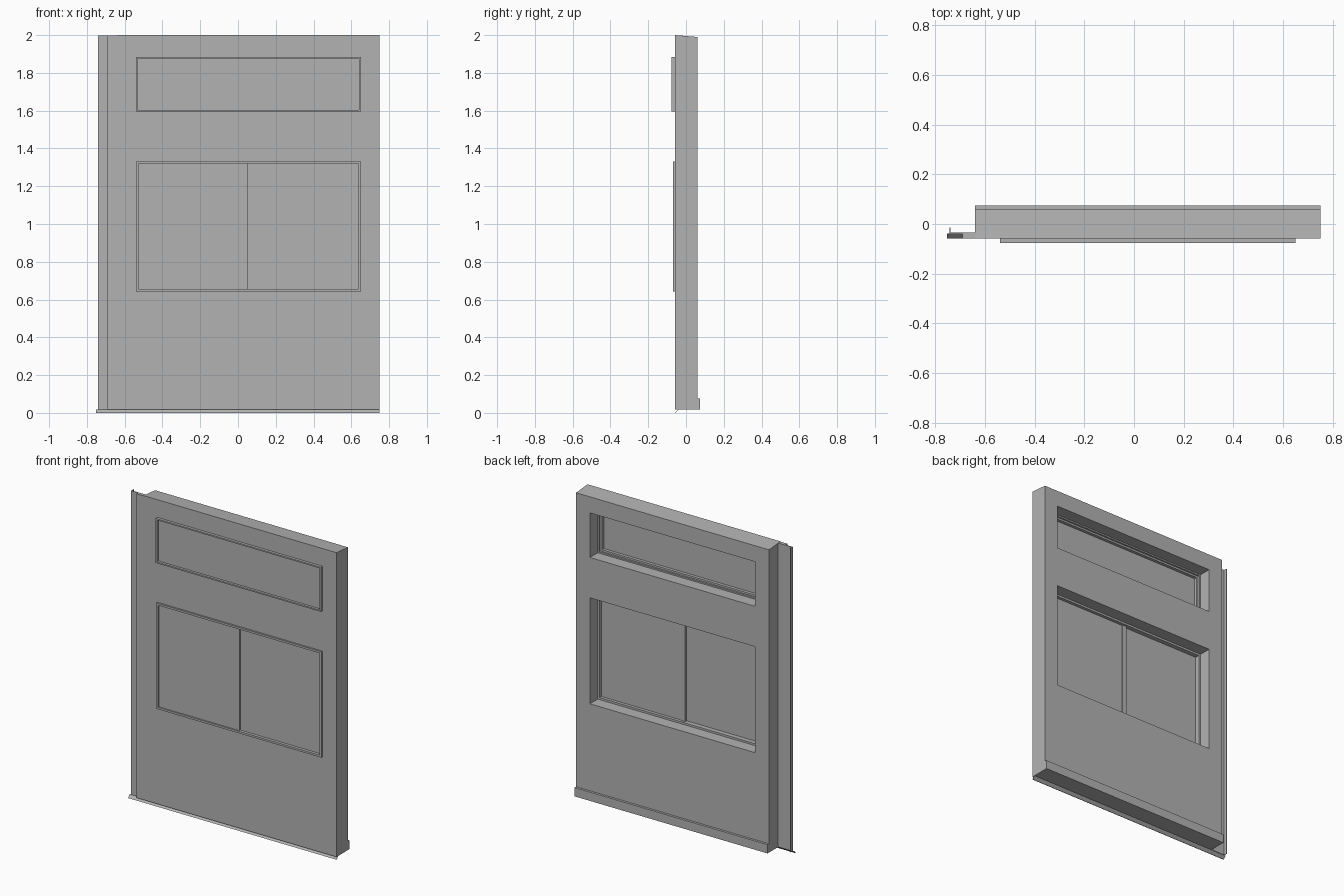
import bpy, bmesh, math
from mathutils import Vector

cube = bpy.data.objects.get("Cube")
if cube:
    bpy.data.objects.remove(cube, do_unlink=True)

grey = bpy.data.materials.new("plain grey")
grey.use_nodes = True
grey.diffuse_color = (0.45, 0.45, 0.45, 1)
grey.node_tree.nodes["Principled BSDF"].inputs["Base Color"].default_value = (0.45, 0.45, 0.45, 1)


def prism(name, points, axis, low, high):
    """Extrude a profile along x (points are y, z) or along z (points are x, y)."""
    bm = bmesh.new()
    place = (lambda a, b: (low, a, b)) if axis == "x" else (lambda a, b: (a, b, low))
    face = bm.faces.new([bm.verts.new(place(a, b)) for a, b in points])
    moved = bmesh.ops.extrude_face_region(bm, geom=[face])["geom"]
    step = Vector((high - low, 0, 0) if axis == "x" else (0, 0, high - low))
    bmesh.ops.translate(bm, vec=step, verts=[v for v in moved if isinstance(v, bmesh.types.BMVert)])
    bmesh.ops.recalc_face_normals(bm, faces=bm.faces)
    mesh = bpy.data.meshes.new(name)
    bm.to_mesh(mesh)
    bm.free()
    mesh.materials.append(grey)
    obj = bpy.data.objects.new(name, mesh)
    bpy.context.collection.objects.link(obj)
    return obj


def box(name, x, y, z):
    return prism(name, [(y[0], z[0]), (y[1], z[0]), (y[1], z[1]), (y[0], z[1])], "x", *x)


def combine(target, helper, operation):
    """Apply a boolean and drop the helper, leaving clean flat faces."""
    mod = target.modifiers.new(operation, "BOOLEAN")
    mod.operation, mod.object, mod.solver = operation, helper, "EXACT"
    bpy.context.view_layer.objects.active = target
    bpy.ops.object.modifier_apply(modifier=mod.name)
    bpy.data.objects.remove(helper, do_unlink=True)
    bm = bmesh.new()
    bm.from_mesh(target.data)
    bmesh.ops.dissolve_limit(bm, angle_limit=math.radians(0.5), verts=bm.verts, edges=bm.edges)
    bm.to_mesh(target.data)
    bm.free()


def frame(name, x, y, z, width):
    ring = box(name, x, y, z)
    hole = box("frame_hole", (x[0] + width, x[1] - width), (y[0] - 1, y[1] + 1),
               (z[0] + width, z[1] - width))
    combine(ring, hole, "DIFFERENCE")
    return ring


LEFT, RIGHT = -0.54, 0.65
FRONT, BACK, BOTTOM = -0.058, 0.06, 0.018
UPPER, LOWER = (1.595, 1.885), (0.642, 1.332)

# Wall body: sloped top, baseboard step at the back, outer skin lapping past the end
wall = prism("wall_panel", [(FRONT, BOTTOM), (0.075, BOTTOM), (0.075, 0.075), (BACK, 0.075),
                            (BACK, 1.99), (FRONT, 2)], "x", -0.64, 0.75)
combine(wall, box("skin_lap", (-0.69, -0.6), (FRONT, -0.035), (BOTTOM, 1.998)), "UNION")

# Window openings through the wall
for z in (UPPER, LOWER):
    combine(wall, box("opening", (LEFT, RIGHT), (-1, 1), z), "DIFFERENCE")

# Thin joining flange with a turned-back lip at the end
prism("joint_flange", [(-0.69, -0.04), (-0.742, -0.04), (-0.742, -0.015), (-0.738, -0.015),
                       (-0.738, -0.035), (-0.69, -0.035)], "z", BOTTOM, 1.998)

# Slanted drip edge under the outer skin
prism("drip_edge", [(-0.058, 0), (-0.055, 0), (-0.038, BOTTOM), (-0.041, BOTTOM)], "x", -0.752, 0.75)

# Upper fixed window
frame("upper_window_frame", (LEFT, RIGHT), (-0.076, -0.02), UPPER, 0.009)
frame("upper_glass_bead", (LEFT + 0.009, RIGHT - 0.009), (-0.052, -0.032),
      (UPPER[0] + 0.009, UPPER[1] - 0.009), 0.012)
box("upper_glass", (LEFT + 0.009, RIGHT - 0.009), (-0.06, -0.052), (UPPER[0] + 0.009, UPPER[1] - 0.009))

# Lower sliding window with two overlapping panes
inner = (LOWER[0] + 0.013, LOWER[1] - 0.013)
frame("lower_window_frame", (LEFT, RIGHT), (-0.069, -0.02), LOWER, 0.013)
box("right_sliding_pane", (LEFT + 0.013, 0.053), (-0.06, -0.05), inner)
box("left_sliding_pane", (0.053, RIGHT - 0.013), (-0.05, -0.04), inner)
box("meeting_stile", (0.03, 0.06), (-0.05, -0.034), inner)
